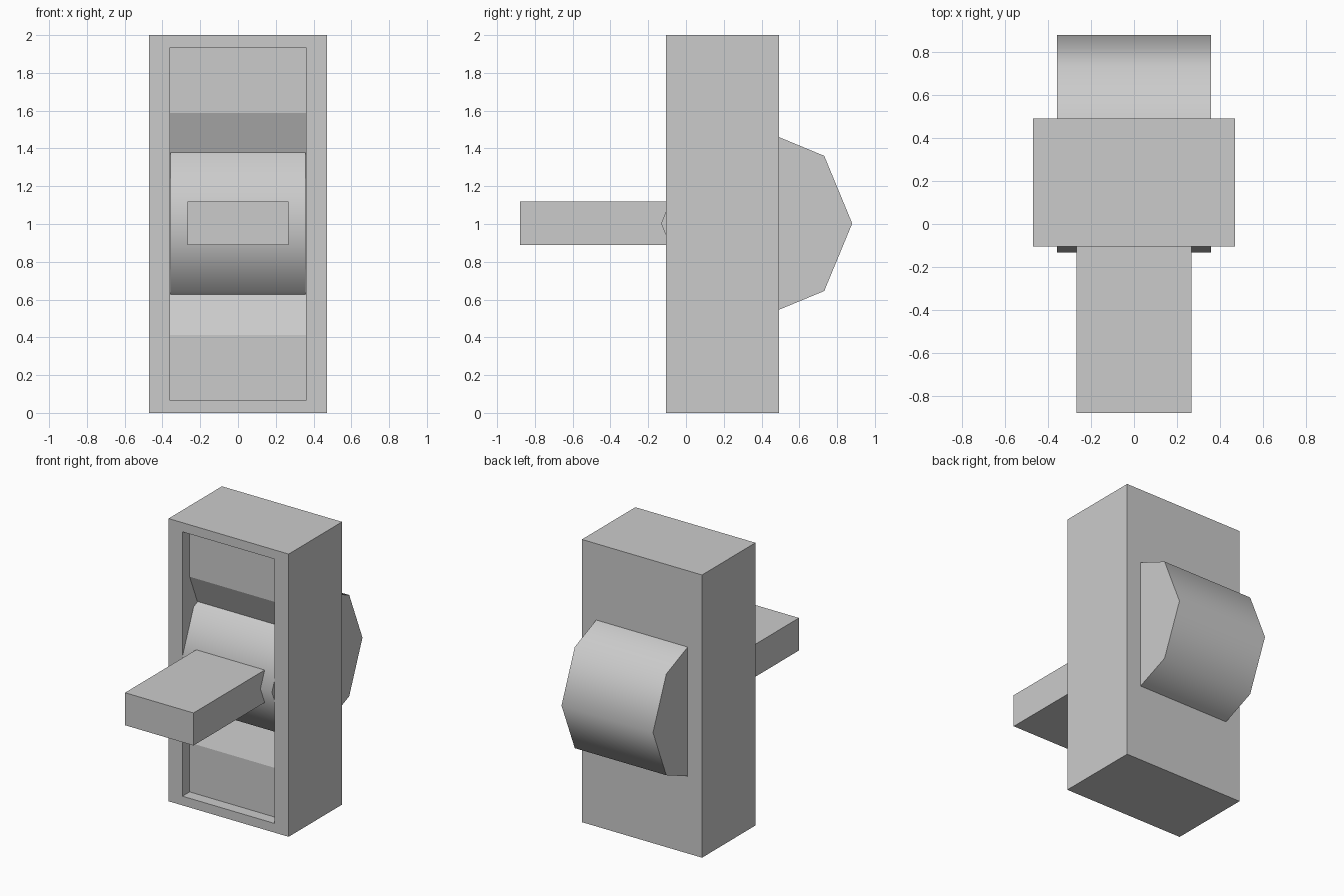
import bpy
import bmesh
import math

default = bpy.data.objects.get("Cube")
if default:
    bpy.data.objects.remove(default, do_unlink=True)

grey = bpy.data.materials.new("plain grey")
grey.use_nodes = True
colour = (0.6, 0.6, 0.6, 1)
grey.diffuse_color = colour
grey.node_tree.nodes["Principled BSDF"].inputs["Base Color"].default_value = colour


def prism(name, profile, half_width):
    """Extrude a closed (y, z) profile symmetrically along x."""
    bm = bmesh.new()
    side = bm.faces.new([bm.verts.new((-half_width, y, z)) for y, z in profile])
    ext = bmesh.ops.extrude_face_region(bm, geom=[side])
    moved = [v for v in ext["geom"] if isinstance(v, bmesh.types.BMVert)]
    bmesh.ops.translate(bm, verts=moved, vec=(2 * half_width, 0, 0))
    bmesh.ops.recalc_face_normals(bm, faces=bm.faces)
    mesh = bpy.data.meshes.new(name)
    bm.to_mesh(mesh)
    bm.free()
    mesh.materials.append(grey)
    obj = bpy.data.objects.new(name, mesh)
    bpy.context.collection.objects.link(obj)
    return obj


def box(name, y0, y1, z0, z1, half_width):
    return prism(name, [(y0, z0), (y1, z0), (y1, z1), (y0, z1)], half_width)


# Housing with a shallow front recess that slopes in towards the drum
housing = box("housing", -0.105, 0.492, 0, 2, 0.47)
lower = [(-0.3, 0.065), (-0.025, 0.065), (-0.025, 0.413), (0.065, 0.63), (0.12, 0.76)]
upper = [(y, 2 - z) for y, z in reversed(lower)]
cutter = prism("recess_cutter", lower + upper, 0.361)
cut = housing.modifiers.new("recess", "BOOLEAN")
cut.operation = "DIFFERENCE"
cut.solver = "EXACT"
cut.object = cutter
bpy.context.view_layer.objects.active = housing
housing.select_set(True)
bpy.ops.object.modifier_apply(modifier="recess")
bpy.data.objects.remove(cutter, do_unlink=True)
housing.select_set(False)

# Eight-sided drum, smooth around its axis with sharp ends
radius = 0.506
ring = [(0.374 + radius * math.cos(i * math.tau / 8),
         1.003 + radius * math.sin(i * math.tau / 8)) for i in range(8)]
drum = prism("pivot_drum", ring, 0.358)
bpy.context.view_layer.objects.active = drum
drum.select_set(True)
bpy.ops.object.shade_smooth_by_angle(angle=math.radians(60))
drum.select_set(False)

# Lever handle
box("lever", -0.88, 0.3, 0.888, 1.118, 0.268)
